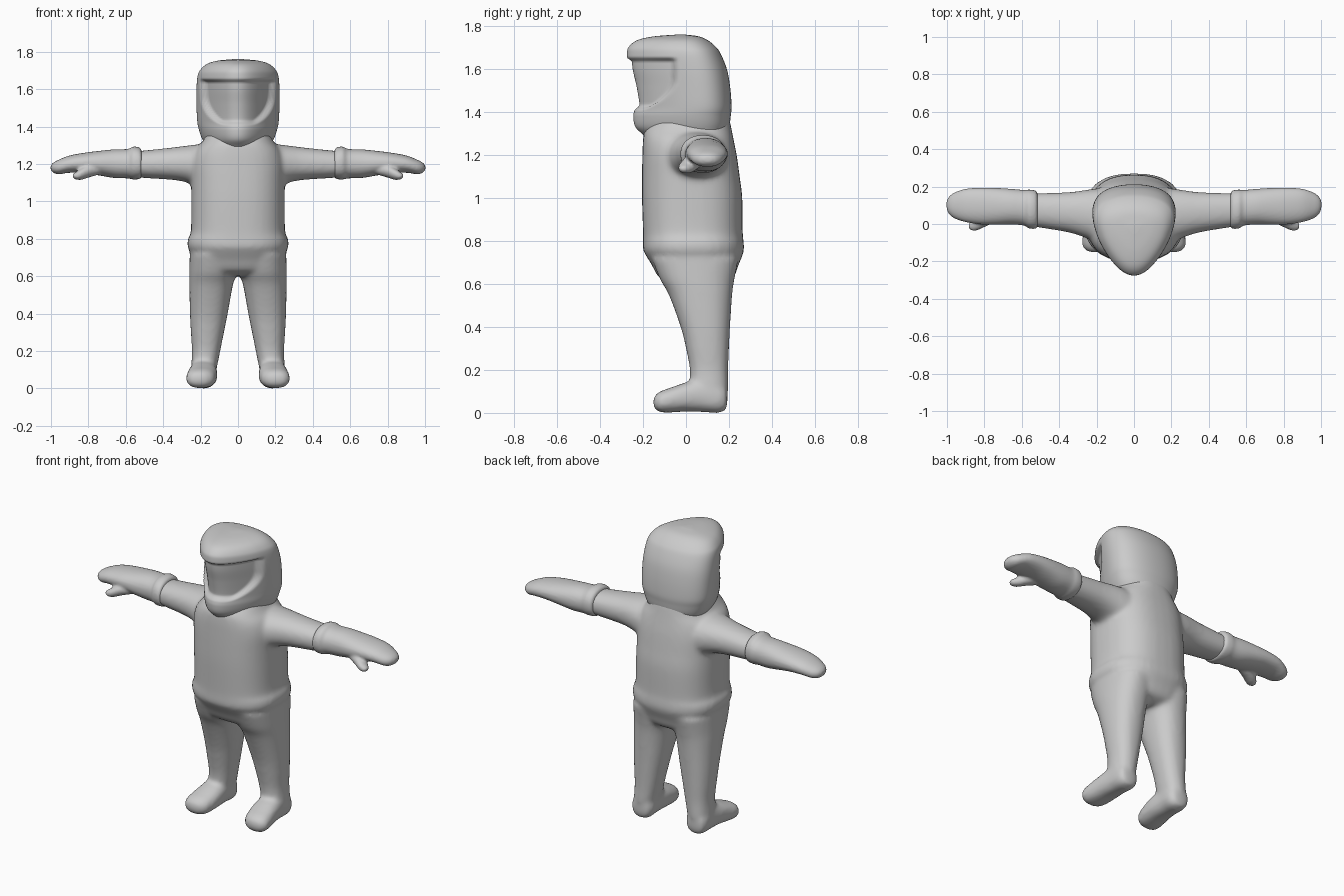
import bpy
import bmesh
import math

GREY = bpy.data.materials.new("plain grey")
GREY.diffuse_color = (0.6, 0.6, 0.6, 1)


def spline(rings, steps):
    """Catmull-Rom rows between the key rings."""
    rows = []
    for i in range(len(rings) - 1):
        p0, p1 = rings[max(i - 1, 0)], rings[i]
        p2, p3 = rings[i + 1], rings[min(i + 2, len(rings) - 1)]
        for s in range(steps):
            t = s / steps
            rows.append([0.5 * (2 * b + (c - a) * t + (2 * a - 5 * b + 4 * c - d) * t * t
                                + (3 * b - a - 3 * c + d) * t ** 3)
                         for a, b, c, d in zip(p0, p1, p2, p3)])
    return rows + [list(rings[-1])]


def loft(bm, axis, rings, exp=2.0, point=0.0, n=40, steps=5, side=1):
    """Skin rings (position, a_min, a_max, b_min, b_max) along an axis."""
    loops = []
    for pos, a0, a1, b0, b1 in spline(rings, steps):
        loop = []
        for i in range(n):
            t = 2 * math.pi * i / n
            u = t - point * math.sin(t)
            sa, cb = math.sin(u), -math.cos(t)
            a = (a0 + a1) / 2 + (a1 - a0) / 2 * math.copysign(abs(sa) ** (2 / exp), sa)
            b = (b0 + b1) / 2 + (b1 - b0) / 2 * math.copysign(abs(cb) ** (2 / exp), cb)
            co = {"x": (pos, a, b), "y": (a, pos, b), "z": (a, b, pos)}[axis]
            loop.append(bm.verts.new((co[0] * side, co[1], co[2])))
        loops.append(loop)
    faces = [bm.faces.new((p[i], p[(i + 1) % n], q[(i + 1) % n], q[i]))
             for p, q in zip(loops, loops[1:]) for i in range(n)]
    faces += [bm.faces.new(loops[0]), bm.faces.new(loops[-1])]
    bmesh.ops.recalc_face_normals(bm, faces=faces)


def finish(name, bm, voxel=0, smooth=0):
    me = bpy.data.meshes.new(name)
    bm.to_mesh(me)
    bm.free()
    me.materials.append(GREY)
    ob = bpy.data.objects.new(name, me)
    bpy.context.collection.objects.link(ob)
    me.shade_smooth()
    if voxel:
        r = ob.modifiers.new("fuse", "REMESH")
        r.mode = "VOXEL"
        r.voxel_size = voxel
        r.use_smooth_shade = True
        s = ob.modifiers.new("soften", "SMOOTH")
        s.factor, s.iterations = 0.5, smooth
    return ob


def sym(z, w, y0, y1):
    return (z, -w, w, y0, y1)


# suit: jacket, sleeves, trousers and boots fused into one skin
bm = bmesh.new()
loft(bm, "z", [sym(0.60, 0.18, -0.06, 0.16), sym(0.63, 0.23, -0.125, 0.22),
               sym(0.69, 0.25, -0.16, 0.245), sym(0.73, 0.258, -0.185, 0.262),
               sym(0.76, 0.27, -0.2, 0.27), sym(0.80, 0.268, -0.2, 0.268),
               sym(0.84, 0.252, -0.2, 0.264), sym(1.0, 0.25, -0.205, 0.262),
               sym(1.1, 0.25, -0.205, 0.25), sym(1.2, 0.25, -0.203, 0.236),
               sym(1.27, 0.23, -0.2, 0.222), sym(1.32, 0.19, -0.19, 0.212),
               sym(1.38, 0.16, -0.14, 0.2)], exp=2.5)
for s in (1, -1):
    # sleeve
    loft(bm, "x", [(0.1, -0.14, 0.2, 1.04, 1.3), (0.2, -0.1, 0.19, 1.07, 1.305),
                   (0.27, -0.07, 0.18, 1.1, 1.298), (0.35, -0.045, 0.17, 1.115, 1.288),
                   (0.5, -0.02, 0.165, 1.125, 1.272), (0.58, -0.01, 0.165, 1.135, 1.265)],
         exp=2.2, side=s)
    # trouser leg
    loft(bm, "z", [(0.03, 0.13, 0.245, 0.04, 0.18), (0.1, 0.115, 0.25, 0.02, 0.195),
                   (0.2, 0.095, 0.246, 0.018, 0.196), (0.3, 0.075, 0.252, 0.0, 0.2),
                   (0.4, 0.055, 0.257, -0.025, 0.205), (0.55, 0.028, 0.26, -0.08, 0.215),
                   (0.62, 0.01, 0.26, -0.12, 0.225), (0.72, 0.0, 0.258, -0.16, 0.245)],
         exp=2.3, side=s)
    # boot
    loft(bm, "y", [(0.193, 0.17, 0.2, 0.05, 0.08), (0.185, 0.135, 0.235, 0.015, 0.12),
                   (0.15, 0.115, 0.25, 0.0, 0.15), (0.08, 0.115, 0.255, 0.004, 0.16),
                   (0.0, 0.11, 0.265, 0.006, 0.142), (-0.07, 0.115, 0.275, 0.002, 0.118),
                   (-0.12, 0.13, 0.275, 0.003, 0.1), (-0.145, 0.16, 0.25, 0.02, 0.08),
                   (-0.153, 0.195, 0.215, 0.04, 0.06)], exp=2.4, side=s)
finish("suit", bm, voxel=0.013, smooth=7)

# gloves with a raised cuff and a thumb
for s, label in ((1, "left"), (-1, "right")):
    bm = bmesh.new()
    loft(bm, "x", [(0.515, -0.015, 0.16, 1.13, 1.27), (0.525, -0.025, 0.178, 1.12, 1.287),
                   (0.56, -0.024, 0.184, 1.117, 1.293), (0.59, -0.008, 0.182, 1.123, 1.28),
                   (0.66, -0.002, 0.188, 1.125, 1.278), (0.74, -0.004, 0.193, 1.138, 1.27),
                   (0.82, -0.002, 0.194, 1.15, 1.26), (0.9, 0.01, 0.188, 1.153, 1.245),
                   (0.96, 0.03, 0.168, 1.145, 1.222), (0.99, 0.055, 0.145, 1.155, 1.205),
                   (1.002, 0.085, 0.12, 1.17, 1.19)], exp=2.2, side=s)
    loft(bm, "x", [(0.72, 0.02, 0.08, 1.15, 1.2), (0.79, -0.012, 0.07, 1.13, 1.2),
                   (0.84, -0.034, 0.045, 1.115, 1.175), (0.87, -0.034, 0.02, 1.118, 1.155),
                   (0.885, -0.02, 0.0, 1.13, 1.145)], side=s)
    finish(label + "_glove", bm, voxel=0.008, smooth=3)

# hood: teardrop plan with a pointed brim and chin guard
bm = bmesh.new()
loft(bm, "z", [sym(1.24, 0.11, -0.15, 0.12), sym(1.29, 0.165, -0.195, 0.18),
               sym(1.33, 0.19, -0.235, 0.2), sym(1.38, 0.208, -0.245, 0.208),
               sym(1.43, 0.218, -0.238, 0.212), sym(1.52, 0.222, -0.252, 0.205),
               sym(1.60, 0.222, -0.27, 0.19), sym(1.67, 0.216, -0.275, 0.162),
               sym(1.705, 0.2, -0.265, 0.137), sym(1.735, 0.165, -0.225, 0.1),
               sym(1.752, 0.11, -0.15, 0.06), sym(1.76, 0.03, -0.05, 0.0)],
     exp=2.1, point=0.42, n=112, steps=9)


def ramp(v, lo, hi):
    t = min(max((v - lo) / (hi - lo), 0), 1)
    return t * t * (3 - 2 * t)


# face opening sunk into the hood, narrowing toward the chin
for v in bm.verts:
    x, y, z = v.co
    back = -0.05 - 0.13 * max(0, (1.56 - z) / 0.14) ** 2
    m = ramp(z, 1.405, 1.435) * (1 - ramp(z, 1.635, 1.655)) * (1 - ramp(y, back - 0.025, back + 0.01))
    d = math.hypot(x, y) or 1
    v.co.x -= 0.03 * m * x / d
    v.co.y -= 0.022 * m * y / d
finish("hood", bm)
